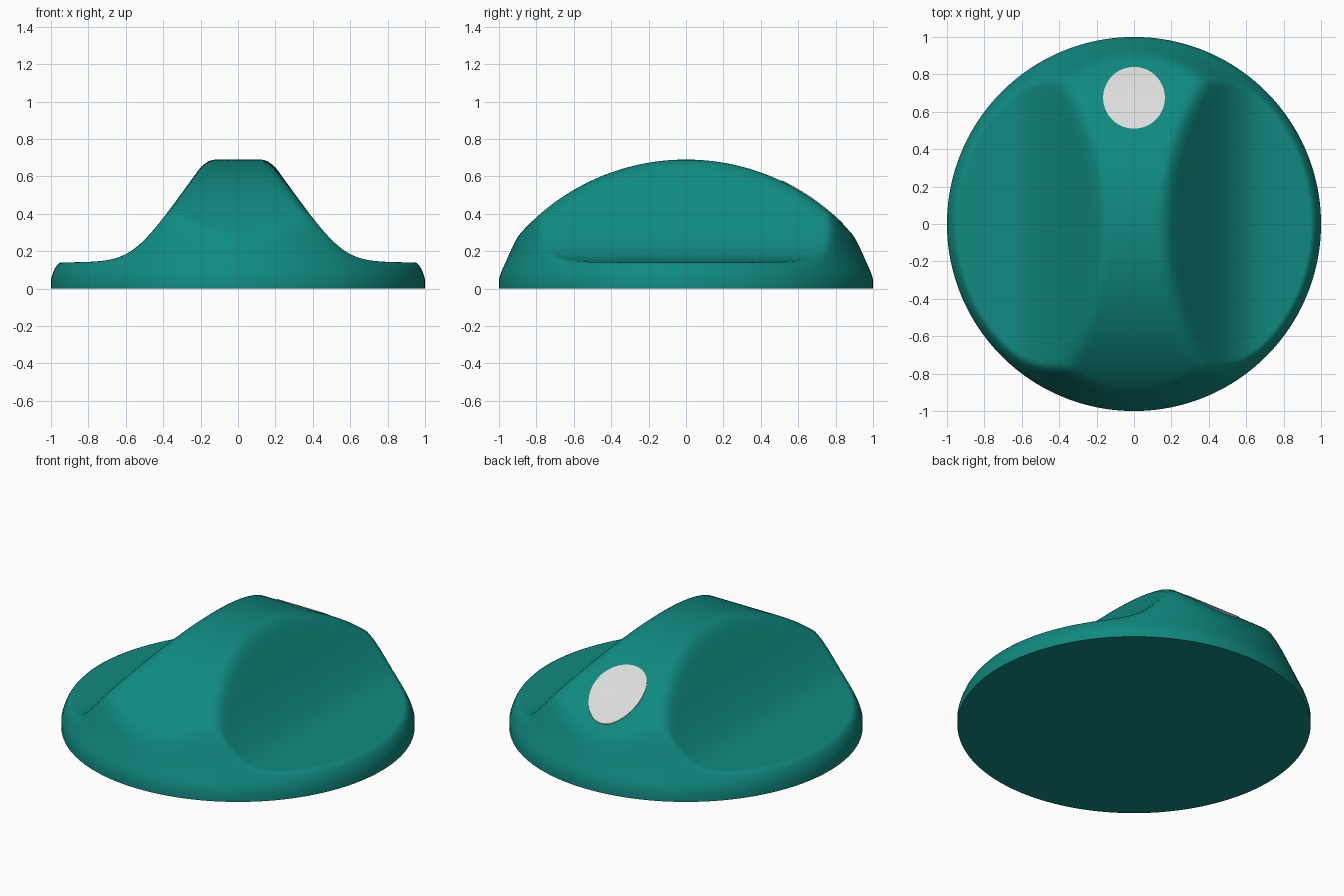
import bpy, bmesh, math

if "Cube" in bpy.data.objects:
    bpy.data.objects.remove(bpy.data.objects["Cube"])

SEG = 160


def material(name, rgb):
    m = bpy.data.materials.new(name)
    m.diffuse_color = (*rgb, 1.0)
    m.use_nodes = True
    m.node_tree.nodes["Principled BSDF"].inputs["Base Color"].default_value = m.diffuse_color
    return m


teal = material("teal plastic", (0.005, 0.255, 0.215))
white = material("off white", (0.71, 0.72, 0.71))


def smooth_min(a, b, k):
    h = max(k - abs(a - b), 0.0) / k
    return min(a, b) - h * h * k / 4


def arch(y):
    # arched back of the grip, an arc running front to back
    return 0.69 - 1.19 + math.sqrt(1.19 ** 2 - y * y)


def flank(x):
    # sloping side of the grip, flowing out into the flat plate
    w = 0.068
    return 0.14 + 1.4 * w * math.log(1 + math.exp((0.564 - abs(x)) / w))


WALL = [(0.0, 2.4), (0.90, 0.298), (0.93, 0.22), (0.96, 0.15),
        (0.98, 0.107), (0.99, 0.083), (1.0, 0.05)]


def wall(r):
    # round outer wall that trims the ends of the grip and the plate rim
    for (r0, z0), (r1, z1) in zip(WALL, WALL[1:]):
        if r <= r1:
            return z0 + (z1 - z0) * (r - r0) / (r1 - r0)
    return WALL[-1][1]


def height(x, y):
    z = smooth_min(arch(y), flank(x), 0.07)
    return smooth_min(z, wall(math.hypot(x, y)), 0.045)


def disc_surface(name, cy, rings, lift, bottom, mat):
    """Disc draped over the height function, closed by a skirt and a base."""
    bm = bmesh.new()
    dirs = [(math.cos(2 * math.pi * i / SEG), math.sin(2 * math.pi * i / SEG))
            for i in range(SEG)]
    centre = bm.verts.new((0, cy, height(0, cy) + lift))
    loops = []
    for r in rings:
        loops.append([bm.verts.new((r * c, cy + r * s, height(r * c, cy + r * s) + lift))
                      for c, s in dirs])
    loops.append([bm.verts.new((v.co.x, v.co.y, bottom(v.co.z))) for v in loops[-1]])
    for i in range(SEG):
        j = (i + 1) % SEG
        bm.faces.new((centre, loops[0][i], loops[0][j]))
        for a, b in zip(loops, loops[1:]):
            bm.faces.new((a[i], b[i], b[j], a[j]))
    bm.faces.new(loops[-1][::-1])
    bmesh.ops.recalc_face_normals(bm, faces=bm.faces)
    me = bpy.data.meshes.new(name)
    bm.to_mesh(me)
    bm.free()
    me.materials.append(mat)
    ob = bpy.data.objects.new(name, me)
    bpy.context.collection.objects.link(ob)
    bpy.ops.object.select_all(action='DESELECT')
    ob.select_set(True)
    bpy.context.view_layer.objects.active = ob
    bpy.ops.object.shade_smooth_by_angle(angle=math.radians(40))
    return ob


# knob body: plate and grip in one surface, rings closer together near the rim
body_rings = [0.84 * i / 42 for i in range(1, 43)] + [0.84 + 0.01 * i for i in range(1, 17)]
disc_surface("knob_body", 0.0, body_rings, 0.0, lambda z: 0.0, teal)

# round pointer dot on the rear of the grip
dot_rings = [0.165 * i / 10 for i in range(1, 11)]
disc_surface("pointer_dot", 0.675, dot_rings, 0.005, lambda z: z - 0.008, white)
